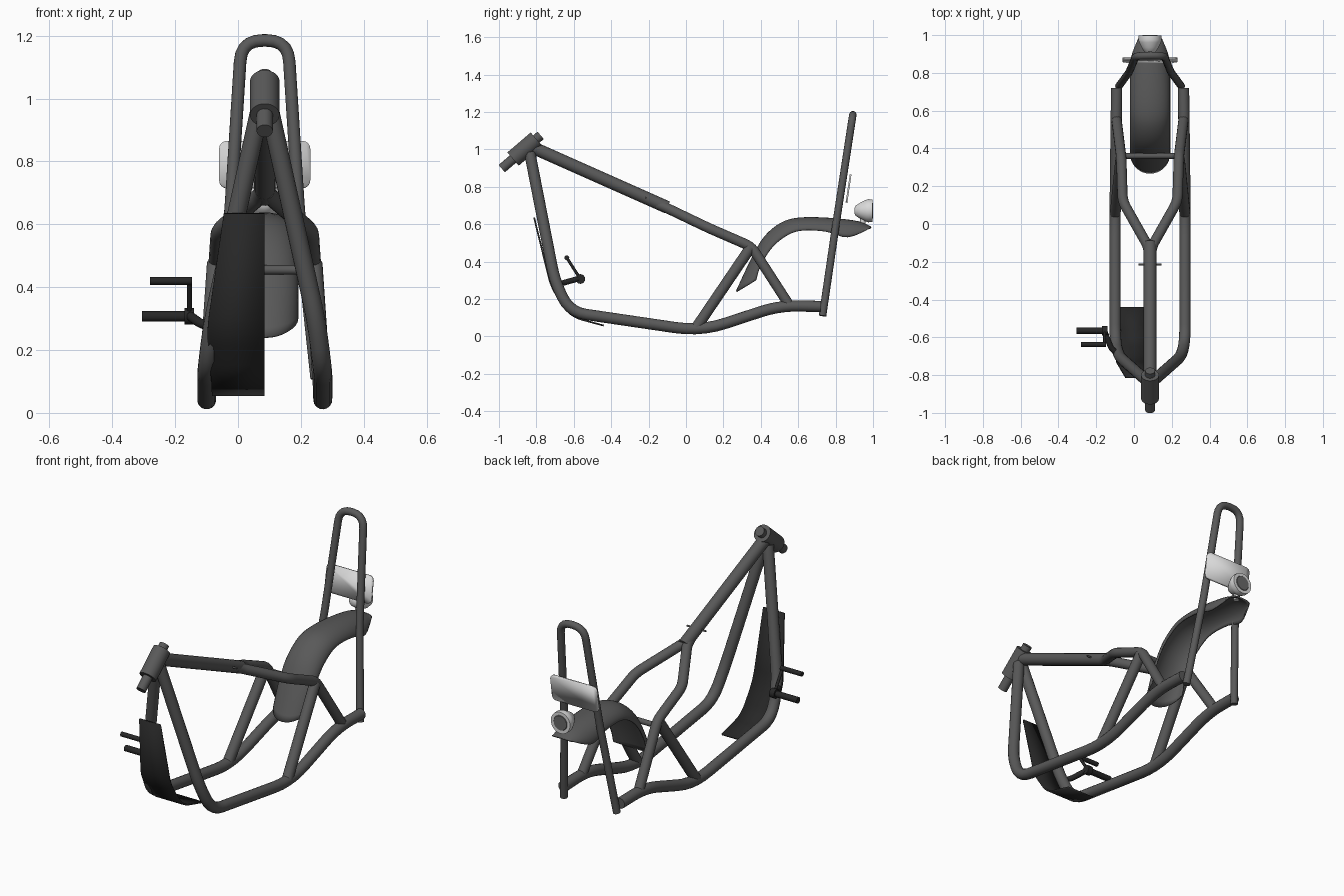
import bpy, bmesh, math
from mathutils import Vector

cube = bpy.data.objects.get("Cube")
if cube:
    bpy.data.objects.remove(cube)

CX = 0.085  # frame centre line


def material(name, value):
    m = bpy.data.materials.new(name)
    m.use_nodes = True
    col = (value, value, value, 1)
    m.diffuse_color = col
    m.node_tree.nodes["Principled BSDF"].inputs["Base Color"].default_value = col
    return m


STEEL = material("grey steel", 0.1)
BLACK = material("black", 0.02)
PALE = material("pale grey", 0.7)
LENS = material("lens grey", 0.14)


def make(name, bm, mat, angle=40, thickness=0):
    bmesh.ops.recalc_face_normals(bm, faces=bm.faces)
    me = bpy.data.meshes.new(name)
    bm.to_mesh(me)
    bm.free()
    me.materials.append(mat)
    ob = bpy.data.objects.new(name, me)
    bpy.context.collection.objects.link(ob)
    if thickness:
        mod = ob.modifiers.new("thickness", "SOLIDIFY")
        mod.thickness = thickness
        mod.offset = 0
    bpy.ops.object.select_all(action="DESELECT")
    ob.select_set(True)
    bpy.context.view_layer.objects.active = ob
    bpy.ops.object.shade_smooth_by_angle(angle=math.radians(angle))
    return ob


def rounded(points, fillet):
    """Replace the inner corners of a path by short curves."""
    pts = [Vector(p) for p in points]
    out = [pts[0]]
    for a, b, c in zip(pts, pts[1:], pts[2:]):
        d = min(fillet, (a - b).length * 0.48, (c - b).length * 0.48)
        p, q = b + (a - b).normalized() * d, b + (c - b).normalized() * d
        for i in range(6):
            t = i / 5
            out.append(p * (1 - t) ** 2 + b * 2 * t * (1 - t) + q * t * t)
    return out + [pts[-1]]


def tube(name, points, radius, mat=STEEL, fillet=0.1, sides=16):
    path = rounded(points, fillet)
    bm = bmesh.new()
    rings = []
    normal = None
    for i, p in enumerate(path):
        t = (path[min(i + 1, len(path) - 1)] - path[max(i - 1, 0)]).normalized()
        if normal is None:
            normal = t.orthogonal()
        normal = (normal - t * normal.dot(t)).normalized()
        side = t.cross(normal)
        rings.append([bm.verts.new(p + radius * (normal * math.cos(k) + side * math.sin(k)))
                      for k in (math.tau * j / sides for j in range(sides))])
    for r, s in zip(rings, rings[1:]):
        for j in range(sides):
            k = (j + 1) % sides
            bm.faces.new((r[j], r[k], s[k], s[j]))
    bm.faces.new(rings[0])
    bm.faces.new(rings[-1])
    return make(name, bm, mat)


def pair(name, points, radius, **kw):
    for label, s in (("left", 1), ("right", -1)):
        tube(f"{label}_{name}", [(CX + s * x, y, z) for x, y, z in points], radius, **kw)


def grid(name, rows, mat, **kw):
    bm = bmesh.new()
    vs = [[bm.verts.new(p) for p in row] for row in rows]
    for r, s in zip(vs, vs[1:]):
        for j in range(len(r) - 1):
            bm.faces.new((r[j], r[j + 1], s[j + 1], s[j]))
    return make(name, bm, mat, **kw)


# Main frame
pair("lower_rail", [(0.012, -0.835, 0.98), (0.165, -0.70, 0.29), (0.185, -0.62, 0.13),
                    (0.185, 0.08, 0.027), (0.18, 0.50, 0.165), (0.177, 0.72, 0.16)],
     0.03, fillet=0.14)
tube("top_tube", [(CX, -0.82, 1.01), (CX, -0.10, 0.69)], 0.034)
pair("upper_branch", [(0.005, -0.15, 0.705), (0.015, -0.11, 0.69), (0.145, 0.12, 0.58),
                      (0.152, 0.35, 0.48), (0.177, 0.55, 0.17)], 0.027, fillet=0.04)
pair("seat_strut", [(0.185, 0.05, 0.04), (0.155, 0.345, 0.475)], 0.029)
tube("cross_bar", [(CX - 0.15, 0.36, 0.455), (CX + 0.15, 0.36, 0.455)], 0.015)
tube("top_tube_pin", [(CX - 0.06, -0.215, 0.742), (CX + 0.06, -0.215, 0.742)], 0.005)

# Steering head
tube("head_tube", [(CX, -0.925, 0.948), (CX, -0.80, 1.055)], 0.047, sides=24)
tube("steering_stem", [(CX, -0.985, 0.897), (CX, -0.777, 1.075)], 0.026)

# Tall hoop behind the seat
tube("back_hoop", [(CX + s * x, y, z) for s, x, y, z in (
    (-1, 0.165, 0.73, 0.11), (-1, 0.11, 0.805, 0.62), (-1, 0.074, 0.892, 1.185),
    (1, 0.074, 0.892, 1.185), (1, 0.11, 0.805, 0.62), (1, 0.165, 0.73, 0.11))],
     0.02, fillet=0.068)

# Rear fender: crown y, z, edge y, z, half width at each station
stations = [Vector(v) for v in (
    (0.27, 0.24, 0.375, 0.30, 0.103), (0.35, 0.41, 0.40, 0.38, 0.103),
    (0.42, 0.53, 0.465, 0.48, 0.103), (0.51, 0.605, 0.55, 0.545, 0.103),
    (0.61, 0.632, 0.63, 0.567, 0.103), (0.77, 0.63, 0.75, 0.56, 0.103),
    (0.92, 0.612, 0.865, 0.53, 0.10), (0.99, 0.582, 0.98, 0.577, 0.06))]


def spline(pts, steps):
    out = []
    for i in range(len(pts) - 1):
        a, b = pts[max(i - 1, 0)], pts[i]
        c, d = pts[i + 1], pts[min(i + 2, len(pts) - 1)]
        for k in range(steps):
            t = k / steps
            out.append(b + (c - a) * (t / 2) + (a * 2 - b * 5 + c * 4 - d) * (t * t / 2)
                       + (b * 3 - a - c * 3 + d) * (t ** 3 / 2))
    return out + [pts[-1]]


rows = []
for y, z, ey, ez, w in spline(stations, 4):
    row = []
    for k in range(17):
        a = math.pi * (k / 16 - 0.5)
        f = 1 - math.cos(a)
        row.append((CX + w * math.sin(a), y + (ey - y) * f, z + (ez - z) * f))
    rows.append(row)
grid("rear_fender", rows, STEEL, thickness=0.008)

# Number panel with rounded corners, leaning with the hoop
bm = bmesh.new()
outline = []
for q, (sx, sz) in enumerate(((1, 1), (-1, 1), (-1, -1), (1, -1))):
    for k in range(5):
        a = math.pi / 2 * (q + k / 4)
        dz = sz * 0.05 + 0.025 * math.sin(a)
        outline.append(bm.verts.new((CX + sx * 0.12 + 0.025 * math.cos(a),
                                     0.869 + dz * 0.148, 0.79 + dz)))
bm.faces.new(outline)
make("number_panel", bm, PALE, thickness=0.009)


# Tail light turned around the y axis
def turned(name, profile, z, mat):
    n = 28
    bm = bmesh.new()
    rings = [[bm.verts.new((CX + r * math.cos(math.tau * j / n), y,
                            z + r * math.sin(math.tau * j / n))) for j in range(n)]
             for r, y in profile]
    for r, s in zip(rings, rings[1:]):
        for j in range(n):
            bm.faces.new((r[j], r[j - 1], s[j - 1], s[j]))
    bm.faces.new(rings[0])
    bm.faces.new(rings[-1])
    make(name, bm, mat)


turned("tail_light_shell", [(0.012, 0.90), (0.028, 0.908), (0.045, 0.935), (0.058, 0.962),
                            (0.062, 0.975), (0.06, 0.997)], 0.672, PALE)
turned("tail_light_lens", [(0.044, 0.995), (0.04, 1.0)], 0.672, LENS)
tube("tail_light_stem", [(CX, 0.945, 0.59), (CX, 0.945, 0.65)], 0.014, PALE)

# Black skid panel over the right half of the front
profile = rounded([(-0.13, -0.812, 0.635), (-0.185, -0.72, 0.26),
                   (-0.17, -0.615, 0.105), (-0.168, -0.44, 0.058)], 0.06)
grid("skid_panel", [[(CX, y, z), (CX + x, y, z)] for x, y, z in profile], BLACK,
     angle=20, thickness=0.009)

# Right foot controls
tube("peg_mount", [(-0.09, -0.685, 0.275), (-0.12, -0.66, 0.285), (-0.155, -0.57, 0.31)],
     0.015, BLACK, fillet=0.02)
tube("foot_peg", [(-0.305, -0.565, 0.307), (-0.145, -0.565, 0.307)], 0.017, BLACK)
tube("peg_hub", [(-0.17, -0.565, 0.307), (-0.14, -0.565, 0.307)], 0.026, BLACK)
tube("pedal_arm", [(-0.155, -0.565, 0.307), (-0.155, -0.637, 0.42)], 0.008, BLACK)
tube("pedal", [(-0.28, -0.637, 0.42), (-0.147, -0.637, 0.42)], 0.013, BLACK)
